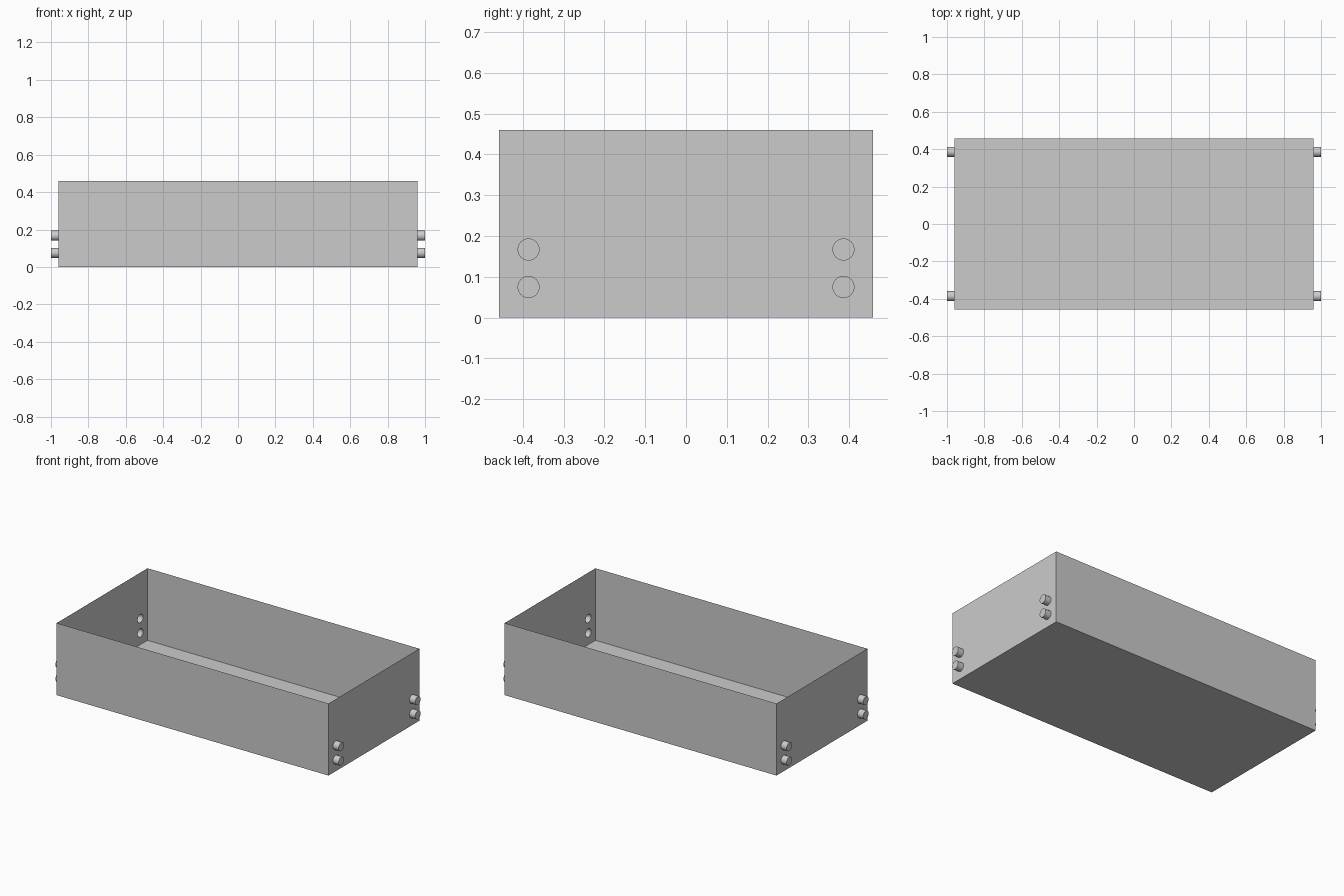
import bpy
import bmesh
from math import radians
from mathutils import Matrix, Vector

cube = bpy.data.objects.get("Cube")
if cube:
    bpy.data.objects.remove(cube, do_unlink=True)

HALF_X, HALF_Y, HEIGHT = 0.96, 0.458, 0.46
PEG_RADIUS, PEG_TIP, PEG_ROOT = 0.027, 1.0, 0.93
PEG_Y, PEG_HEIGHTS = 0.386, (0.075, 0.167)

grey = bpy.data.materials.new("plain grey")
grey.use_nodes = True
grey.diffuse_color = (0.6, 0.6, 0.6, 1)
grey.node_tree.nodes["Principled BSDF"].inputs["Base Color"].default_value = (0.6, 0.6, 0.6, 1)


def add_object(name, bm):
    mesh = bpy.data.meshes.new(name)
    bm.to_mesh(mesh)
    bm.free()
    mesh.materials.append(grey)
    obj = bpy.data.objects.new(name, mesh)
    bpy.context.collection.objects.link(obj)
    return obj


# Tray block, opened at the top later
bm = bmesh.new()
bmesh.ops.create_cube(bm, size=1)
bmesh.ops.scale(bm, vec=(2 * HALF_X, 2 * HALF_Y, HEIGHT), verts=bm.verts)
bmesh.ops.translate(bm, vec=(0, 0, HEIGHT / 2), verts=bm.verts)
tray = add_object("tray", bm)

# Pairs of end pegs, hollow towards the inside of the tray
bm = bmesh.new()
for side in (-1, 1):
    for y in (-PEG_Y, PEG_Y):
        for z in PEG_HEIGHTS:
            centre = Vector((side * (PEG_TIP + PEG_ROOT) / 2, y, z))
            bmesh.ops.create_cone(
                bm, cap_ends=True, segments=32, radius1=PEG_RADIUS, radius2=PEG_RADIUS,
                depth=PEG_TIP - PEG_ROOT,
                matrix=Matrix.Translation(centre) @ Matrix.Rotation(radians(90), 4, "Y"))
pegs = add_object("peg_shapes", bm)

# Merge the pegs into the end walls
union = tray.modifiers.new("join pegs", "BOOLEAN")
union.operation = "UNION"
union.solver = "EXACT"
union.object = pegs
bpy.ops.object.select_all(action="DESELECT")
bpy.context.view_layer.objects.active = tray
tray.select_set(True)
bpy.ops.object.modifier_apply(modifier=union.name)
bpy.data.objects.remove(pegs, do_unlink=True)

# Remove the lid, leaving thin walls and a floor
bm = bmesh.new()
bm.from_mesh(tray.data)
lid = [f for f in bm.faces if f.normal.z > 0.9 and f.calc_center_median().z > HEIGHT - 0.01]
bmesh.ops.delete(bm, geom=lid, context="FACES_ONLY")
bm.to_mesh(tray.data)
bm.free()

bpy.ops.object.shade_smooth_by_angle(angle=radians(30))
